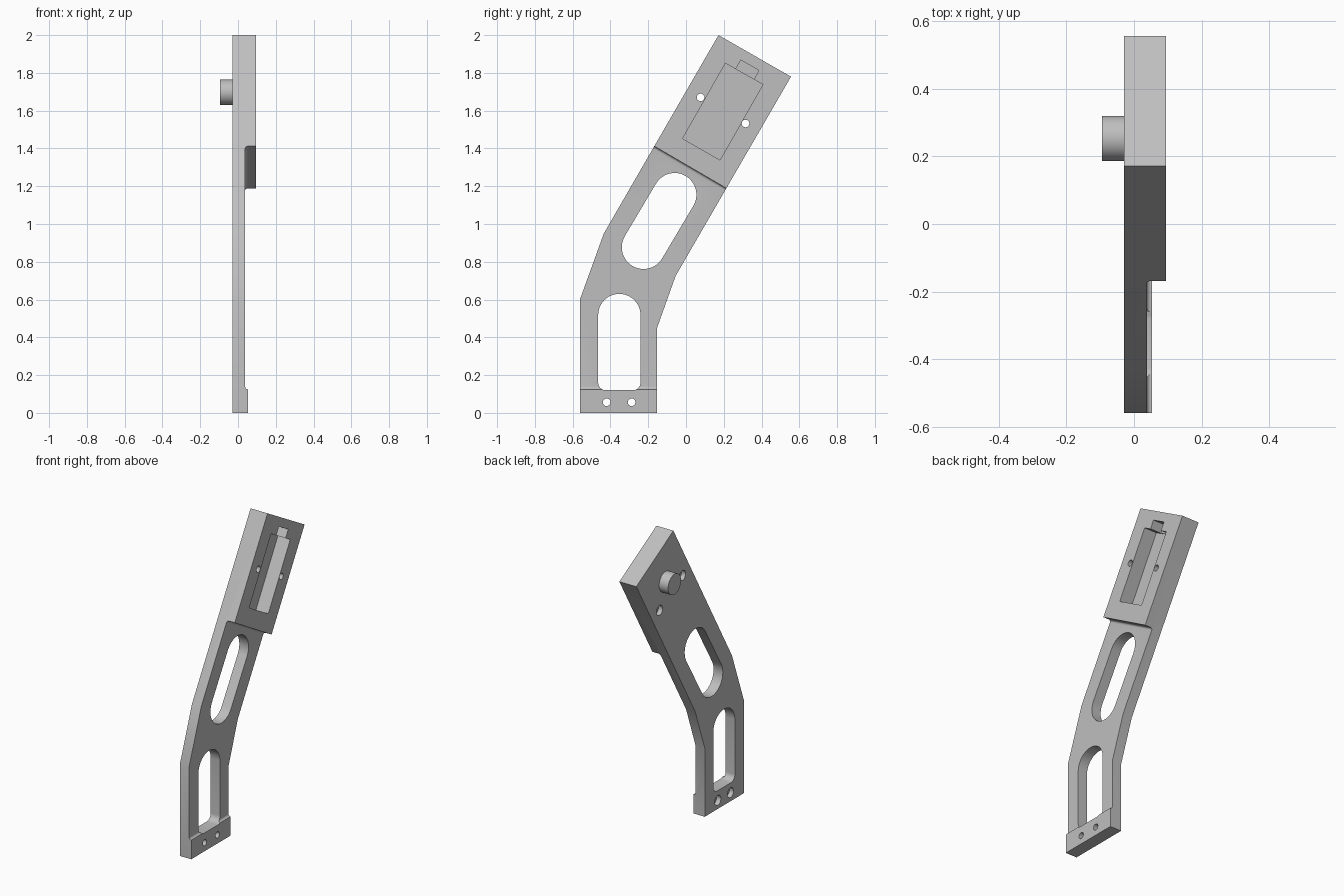
import bpy, bmesh, math
from mathutils import Vector

cube = bpy.data.objects.get("Cube")
if cube:
    bpy.data.objects.remove(cube, do_unlink=True)

BACK, THIN, FOOT, TOP = -0.029, 0.038, 0.053, 0.094

grey = bpy.data.materials.new("machined grey")
grey.use_nodes = True
colour = (0.52, 0.52, 0.52, 1)
grey.diffuse_color = colour
grey.node_tree.nodes["Principled BSDF"].inputs["Base Color"].default_value = colour


def prism(name, outline, x0, x1, fillet=0):
    """Extrude a (y, z) outline along x; optionally round the edges at x0."""
    bm = bmesh.new()
    face = bm.faces.new([bm.verts.new((x0, y, z)) for y, z in outline])
    ext = bmesh.ops.extrude_face_region(bm, geom=[face])
    moved = [v for v in ext["geom"] if isinstance(v, bmesh.types.BMVert)]
    bmesh.ops.translate(bm, verts=moved, vec=(x1 - x0, 0, 0))
    bmesh.ops.recalc_face_normals(bm, faces=bm.faces)
    if fillet:
        rim = [e for e in bm.edges if all(abs(v.co.x - x0) < 1e-5 for v in e.verts)]
        bmesh.ops.bevel(bm, geom=rim, offset=fillet, segments=5, profile=0.5,
                        affect='EDGES')
    mesh = bpy.data.meshes.new(name)
    bm.to_mesh(mesh)
    bm.free()
    mesh.materials.append(grey)
    ob = bpy.data.objects.new(name, mesh)
    bpy.context.collection.objects.link(ob)
    return ob


def arc(cy, cz, r, start, end, n):
    angles = [math.radians(start + (end - start) * i / n) for i in range(n + 1)]
    return [(cy + r * math.cos(a), cz + r * math.sin(a)) for a in angles]


def circle(cy, cz, r, n=32):
    return arc(cy, cz, r, 0, 360, n)[:-1]


def activate(ob):
    bpy.ops.object.select_all(action='DESELECT')
    ob.select_set(True)
    bpy.context.view_layer.objects.active = ob


def cut(ob, cutter):
    cutter.hide_render = True
    mod = ob.modifiers.new("cut", 'BOOLEAN')
    mod.operation, mod.solver, mod.object = 'DIFFERENCE', 'EXACT', cutter
    activate(ob)
    bpy.ops.object.modifier_apply(modifier=mod.name)
    bpy.data.objects.remove(cutter, do_unlink=True)


# Cranked arm, full thickness
arm = prism("cranked_arm", [
    (-0.56, 0), (-0.153, 0), (-0.153, 0.45), (-0.055, 0.725), (0.556, 1.78),
    (0.172, 2.0), (-0.435, 0.95), (-0.56, 0.605)], BACK, TOP)

# Thin the middle with filleted shoulders at the head and the foot
left, right = Vector((-0.165, 1.41)), Vector((0.212, 1.19))
along = (right - left) * 1.5
cut(arm, prism("middle_relief", [
    (-1.2, 0.125), (1, 0.125), tuple(right + along), tuple(left - along)],
    THIN, 0.3, 0.014))
cut(arm, prism("foot_relief", [(-1, -0.2), (0.5, -0.2), (0.5, 0.3), (-1, 0.3)],
               FOOT, 0.3))

# Slanted slot and upright arched window
cut(arm, prism("slanted_slot",
               arc(-0.06, 1.155, 0.115, -30, 150, 24)
               + arc(-0.225, 0.877, 0.115, 150, 330, 24), -0.2, 0.3))
cut(arm, prism("arched_window",
               arc(-0.353, 0.518, 0.112, 0, 180, 24)
               + arc(-0.425, 0.16, 0.04, 180, 270, 6)
               + arc(-0.281, 0.16, 0.04, 270, 360, 6), -0.2, 0.3))

# Head pocket with its notch
cut(arm, prism("head_pocket", [
    (-0.018, 1.452), (0.18, 1.339), (0.407, 1.738), (0.209, 1.851)],
    TOP - 0.09, 0.3))
cut(arm, prism("pocket_notch", [
    (0.23, 1.76), (0.325, 1.705), (0.386, 1.813), (0.29, 1.868)],
    TOP - 0.08, 0.3))

# Screw holes, counterbored from the back
for y, z in [(-0.42, 0.056), (-0.288, 0.056), (0.077, 1.67), (0.315, 1.532)]:
    cut(arm, prism("screw_hole", circle(y, z, 0.02), -0.2, 0.3))
    cut(arm, prism("counterbore", circle(y, z, 0.032), -0.2, BACK + 0.03))

# Round boss on the back of the head
boss = prism("round_boss", circle(0.253, 1.697, 0.067, 48), -0.094, BACK + 0.003)

for ob in (arm, boss):
    activate(ob)
    bpy.ops.object.shade_smooth_by_angle(angle=math.radians(30))
